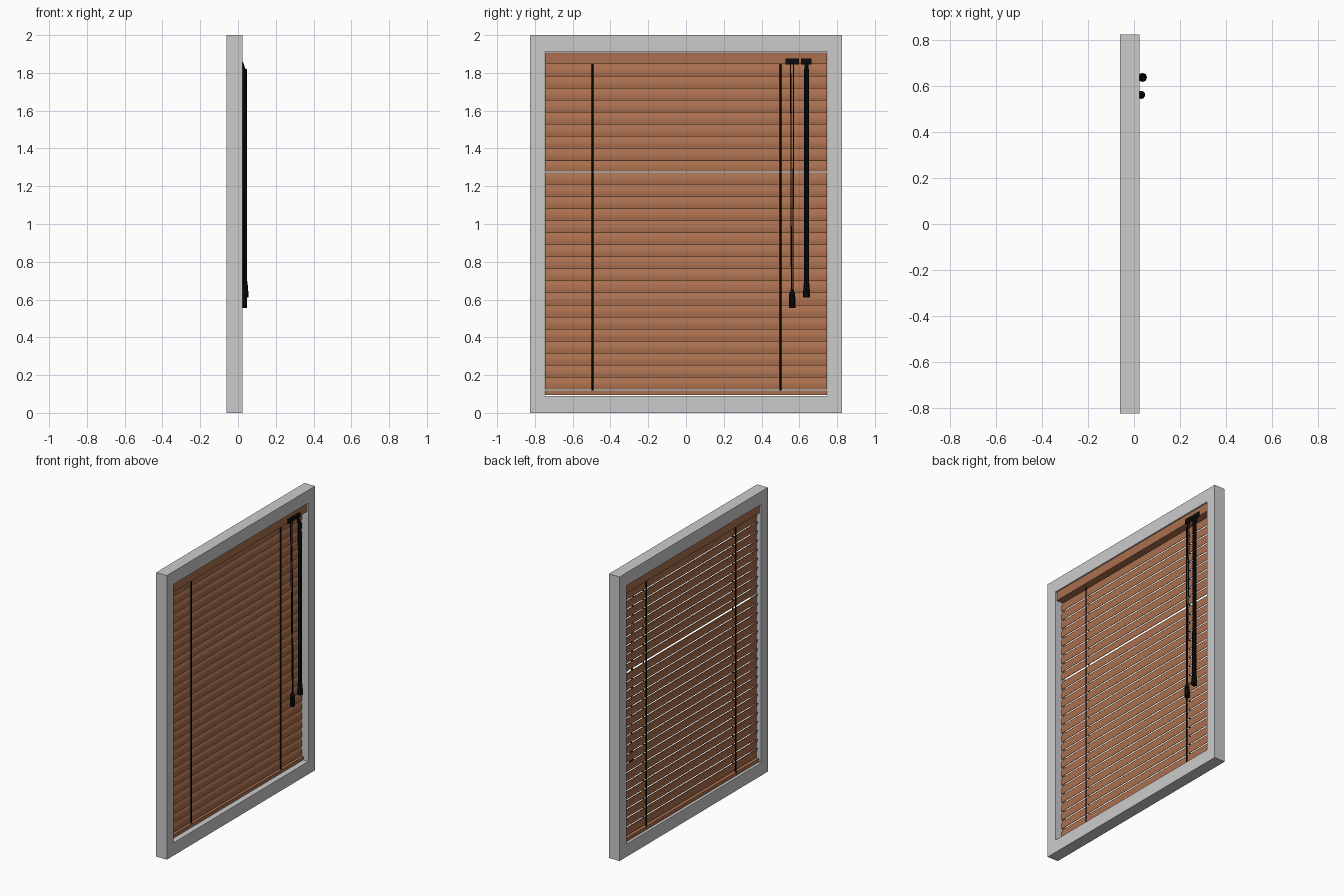
import bpy, bmesh, math
from mathutils import Vector

if "Cube" in bpy.data.objects:
    bpy.data.objects.remove(bpy.data.objects["Cube"])


def material(name, rgb):
    m = bpy.data.materials.new(name)
    m.diffuse_color = (*rgb, 1)
    m.use_nodes = True
    m.node_tree.nodes["Principled BSDF"].inputs["Base Color"].default_value = m.diffuse_color
    return m


GREY = material("frame grey", (0.6, 0.6, 0.6))
WOOD = material("warm wood", (0.40, 0.16, 0.077))
BLACK = material("cord black", (0.004, 0.004, 0.004))


def finish(name, bm, mat, smooth=False):
    bmesh.ops.recalc_face_normals(bm, faces=bm.faces)
    mesh = bpy.data.meshes.new(name)
    bm.to_mesh(mesh)
    bm.free()
    mesh.materials.append(mat)
    ob = bpy.data.objects.new(name, mesh)
    bpy.context.collection.objects.link(ob)
    if smooth:
        bpy.ops.object.select_all(action='DESELECT')
        ob.select_set(True)
        bpy.context.view_layer.objects.active = ob
        bpy.ops.object.shade_smooth_by_angle(angle=math.radians(35))
    return ob


def box(name, lo, hi, mat):
    bm = bmesh.new()
    bmesh.ops.create_cube(bm, size=1)
    for v in bm.verts:
        v.co = Vector([(a + b) / 2 + c * (b - a) for a, b, c in zip(lo, hi, v.co)])
    return finish(name, bm, mat)


def rod(name, a, b, r1, r2, mat, sides=8):
    """Tapered round bar from a (radius r1) to b (radius r2)."""
    a, b = Vector(a), Vector(b)
    bm = bmesh.new()
    bmesh.ops.create_cone(bm, cap_ends=True, segments=sides, radius1=r1,
                          radius2=r2, depth=(b - a).length)
    q = Vector((0, 0, 1)).rotation_difference(b - a)
    for v in bm.verts:
        v.co = q @ v.co + (a + b) / 2
    return finish(name, bm, mat, True)


# Window frame: rectangular ring with a rectangular section
bm = bmesh.new()
rings = []
for sy, sz in ((-1, -1), (1, -1), (1, 1), (-1, 1)):
    rings.append([bm.verts.new((x, sy * hy, 1 + sz * hz)) for x, hy, hz in
                  ((-0.06, 0.825, 1), (0.023, 0.825, 1),
                   (0.023, 0.75, 0.91), (-0.06, 0.75, 0.91))])
for i in range(4):
    p, q = rings[i], rings[(i + 1) % 4]
    for k in range(4):
        bm.faces.new((p[k], p[(k + 1) % 4], q[(k + 1) % 4], q[k]))
finish("window_frame", bm, GREY)

# Head rail and bottom rail
W = 0.746
box("head_rail", (-0.05, -W, 1.848), (0.014, W, 1.909), WOOD)
box("bottom_rail", (-0.045, -W, 0.094), (-0.012, W, 0.118), WOOD)

# Closed slats: curved strips, each lower edge lapping in front of the next
COUNT, TOP, BOTTOM = 27, 1.848, 0.125
pitch = (TOP - BOTTOM) / COUNT
bm = bmesh.new()
STEPS, THICK = 6, 0.003
for i in range(COUNT):
    z_top = TOP - i * pitch
    # one slat hangs slightly short, leaving a slit
    length = pitch - 0.004 if i == 8 else pitch + 0.002
    front, back = [], []
    for k in range(STEPS + 1):
        t = k / STEPS
        x = -0.037 + 0.012 * t + 0.007 * math.sin(math.pi * t)
        front.append((x, z_top - t * length))
        back.append((x - THICK, z_top - t * length))
    outline = front + back[::-1]
    ends = [[bm.verts.new((x, y, z)) for x, z in outline] for y in (-W, W)]
    n = len(outline)
    for k in range(n):
        j = (k + 1) % n
        bm.faces.new((ends[0][k], ends[0][j], ends[1][j], ends[1][k]))
    for e in ends:
        bm.faces.new(e)
finish("slats", bm, WOOD, True)

# Ladder cords in front of and behind the slats
for side, y in (("left", -0.495), ("right", 0.5)):
    for place, x in (("front", -0.017), ("back", -0.042)):
        rod(f"ladder_cord_{side}_{place}", (x, y, 0.096), (x, y, 1.85),
            0.0045, 0.0045, BLACK)

# Pull cords with clip and tassel
box("cord_clip", (0.012, 0.528, 1.845), (0.022, 0.598, 1.876), BLACK)
for side, y, y_low in (("left", 0.554, 0.558), ("right", 0.57, 0.566)):
    rod(f"pull_cord_{side}", (0.033, y_low, 0.64), (0.021, y, 1.86),
        0.003, 0.003, BLACK, 6)
rod("cord_tassel", (0.031, 0.562, 0.556), (0.031, 0.562, 0.63), 0.018, 0.016, BLACK, 10)
rod("tassel_neck", (0.031, 0.562, 0.63), (0.031, 0.562, 0.655), 0.016, 0.007, BLACK, 10)

# Tilt wand with clip, hook and grip
box("wand_clip", (0.012, 0.608, 1.845), (0.022, 0.664, 1.876), BLACK)
rod("wand_hook", (0.018, 0.638, 1.855), (0.036, 0.638, 1.79), 0.009, 0.013, BLACK)
rod("wand", (0.036, 0.638, 0.68), (0.034, 0.638, 1.82), 0.013, 0.013, BLACK)
rod("wand_grip", (0.037, 0.638, 0.61), (0.036, 0.638, 0.685), 0.02, 0.015, BLACK, 8)
